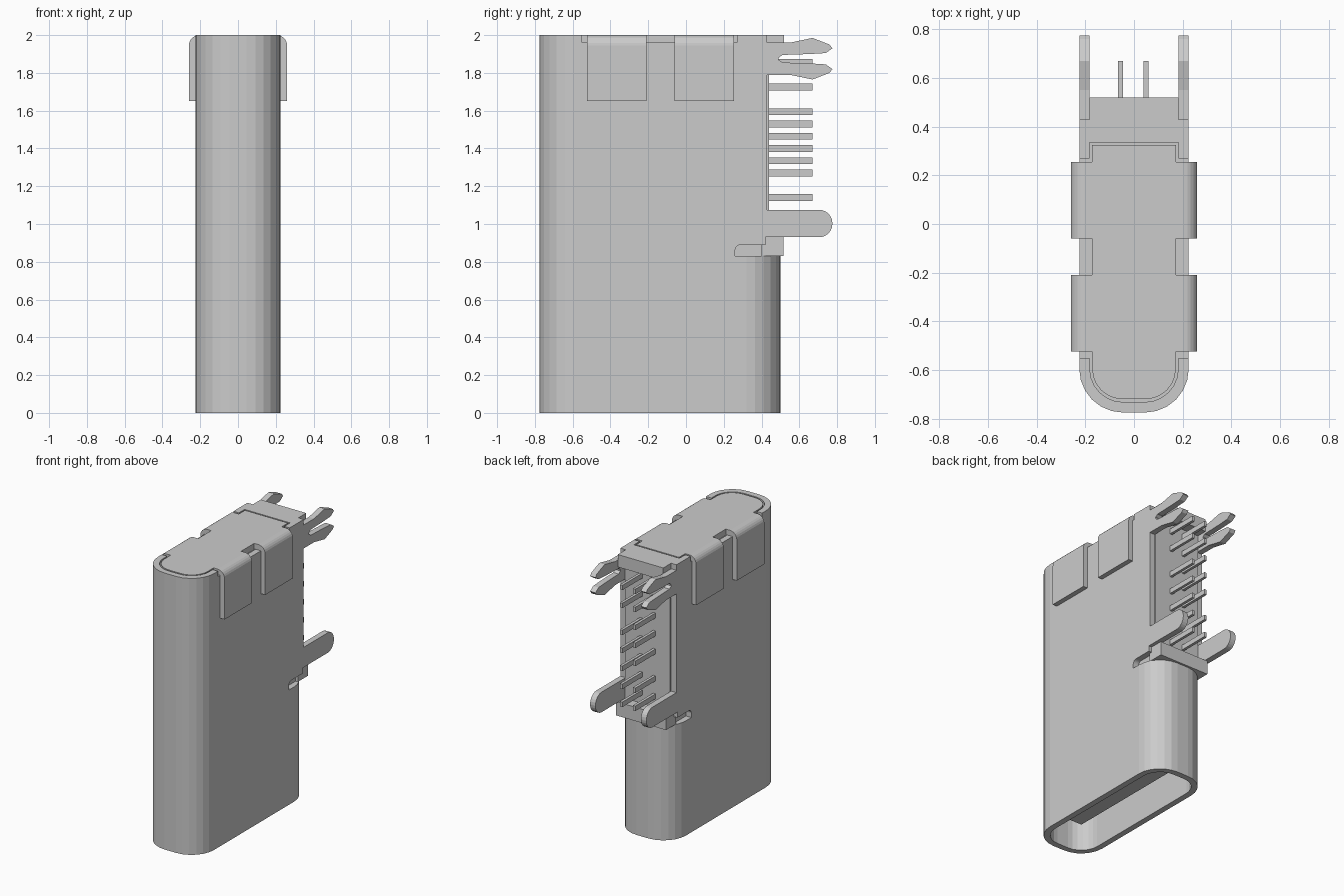
import bpy, bmesh, math
from mathutils import Vector

cube = bpy.data.objects.get("Cube")
if cube:
    bpy.data.objects.remove(cube, do_unlink=True)


def rounded(a0, a1, b0, b1, radii, steps=6):
    """Rounded rectangle; radii run from the low-low corner counterclockwise."""
    points = []
    corners = [(a0, b0, 1, 1), (a1, b0, -1, 1), (a1, b1, -1, -1), (a0, b1, 1, -1)]
    for i, ((a, b, sa, sb), r) in enumerate(zip(corners, radii)):
        if r == 0:
            points.append((a, b))
            continue
        for k in range(steps + 1):
            t = math.pi * (1 + i / 2 + k / steps / 2)
            points.append((a + sa * r + r * math.cos(t), b + sb * r + r * math.sin(t)))
    return points


def prism(name, points, lo, hi, axis="z"):
    """Extrude a 2D profile along an axis."""
    place = {"z": lambda a, b, h: (a, b, h),
             "y": lambda a, b, h: (a, h, b),
             "x": lambda a, b, h: (h, a, b)}[axis]
    bm = bmesh.new()
    face = bm.faces.new([bm.verts.new(place(a, b, lo)) for a, b in points])
    top = bmesh.ops.extrude_face_region(bm, geom=[face])
    shift = Vector(place(0, 0, hi - lo))
    bmesh.ops.translate(bm, vec=shift,
                        verts=[v for v in top["geom"] if isinstance(v, bmesh.types.BMVert)])
    bmesh.ops.recalc_face_normals(bm, faces=bm.faces)
    mesh = bpy.data.meshes.new(name)
    bm.to_mesh(mesh)
    bm.free()
    obj = bpy.data.objects.new(name, mesh)
    bpy.context.collection.objects.link(obj)
    return obj


def box(name, x0, x1, y0, y1, z0, z1):
    return prism(name, [(x0, y0), (x1, y0), (x1, y1), (x0, y1)], z0, z1)


def cut(obj, cutter):
    """Subtract a helper solid, then discard it."""
    cutter.hide_render = True
    mod = obj.modifiers.new("cut", "BOOLEAN")
    mod.operation, mod.solver, mod.object = "DIFFERENCE", "EXACT", cutter
    bpy.context.view_layer.objects.active = obj
    bpy.ops.object.modifier_apply(modifier=mod.name)
    bpy.data.objects.remove(cutter, do_unlink=True)


HALF, WALL, FRONT, BACK = 0.225, 0.043, -0.775, 0.5
SPLIT, PLATE_END, R = 0.83, 0.43, 0.18
IN = HALF - WALL

# Lower shell sleeve, open underneath
sleeve = prism("lower_shell", rounded(-HALF, HALF, FRONT, BACK, [R] * 4), 0, SPLIT)
cut(sleeve, prism("cavity", rounded(-IN, IN, FRONT + WALL, BACK - WALL, [R - WALL] * 4),
                  -0.1, 0.81))

# Upper shell, square at the back, with a recess for the cover
upper = prism("upper_shell", rounded(-HALF, HALF, FRONT, PLATE_END, [R, R, 0, 0]), SPLIT, 2)
cut(upper, prism("cover_recess",
                 rounded(-IN, IN, FRONT + WALL, 0.335, [R - WALL, R - WALL, 0, 0]), 1.955, 2.1))
cut(upper, box("flap_recess", -0.3, 0.3, -0.55, 0.27, 1.96, 2.1))
for s in (-1, 1):
    # Relief slot above the sleeve on each side
    x0, x1 = sorted((s * IN, s * 0.3))
    cut(upper, prism("relief_slot", rounded(0.26, 0.6, 0.8, 0.89, [0, 0, 0, 0.03]),
                     x0, x1, "x"))
    cut(upper, box("relief_step", x0, x1, 0.42, 0.6, 0.8, 0.93))

# Top cover and its folded flaps
prism("top_cover", rounded(-0.172, 0.172, FRONT + 0.055, 0.325,
                           [0.125, 0.125, 0, 0]), 1.94, 2)
outer = rounded(-0.26, 0.26, 1.65, 2, [0, 0, 0.055, 0.055])
for name, y0 in (("front_flap", -0.525), ("rear_flap", -0.06)):
    flap = prism(name, outer, y0, y0 + 0.315, "y")
    cut(flap, prism("flap_inside", rounded(-HALF, HALF, 1.5, 1.96, [0, 0, 0.015, 0.015]),
                    y0 - 0.1, y0 + 0.5, "y"))

# Insulator at the back
box("insulator_core", -IN, IN, 0.2, 0.44, SPLIT, 1.95)
box("insulator_top", -IN, IN, 0.4, 0.52, 1.91, 2)
box("insulator_foot", -0.2, 0.2, 0.4, 0.515, SPLIT, 0.93)

# Contact tongue inside the sleeve
box("tongue", -0.05, 0.05, -0.6, 0.33, 0.12, SPLIT)
box("tongue_base", -0.09, 0.09, -0.63, 0.36, 0.62, SPLIT)

# Mounting legs: plain lower leg and forked upper leg on each side
fork_top = [(0.40, 1.96), (0.55, 1.96), (0.67, 1.985), (0.76, 1.95), (0.775, 1.93),
            (0.74, 1.905), (0.66, 1.90), (0.51, 1.895), (0.49, 1.88)]
fork = fork_top + [(y, 1.875 - (z - 1.875)) for y, z in reversed(fork_top)]
for side, s in (("left", 1), ("right", -1)):
    x0, x1 = sorted((s * IN, s * HALF))
    prism(side + "_lower_leg", rounded(0.4, 0.775, 0.93, 1.075, [0, 0.07, 0.07, 0]),
          x0, x1, "x")
    prism(side + "_forked_leg", fork, x0, x1, "x")

# Two staggered columns of solder pins
STEP, MIDDLE = 0.065, 1.432
columns = ((-0.055, (2.5, 0.5, -1.5)), (0.05, (1.5, -0.5, -2.5)))
for x, inner in columns:
    for i, n in enumerate((6.5, 4.5) + inner + (-4.5, -6.5)):
        z = MIDDLE + n * STEP
        box(f"pin_{'right' if x < 0 else 'left'}_{i + 1}",
            x - 0.01, x + 0.01, 0.4, 0.67, z - 0.018, z + 0.018)
